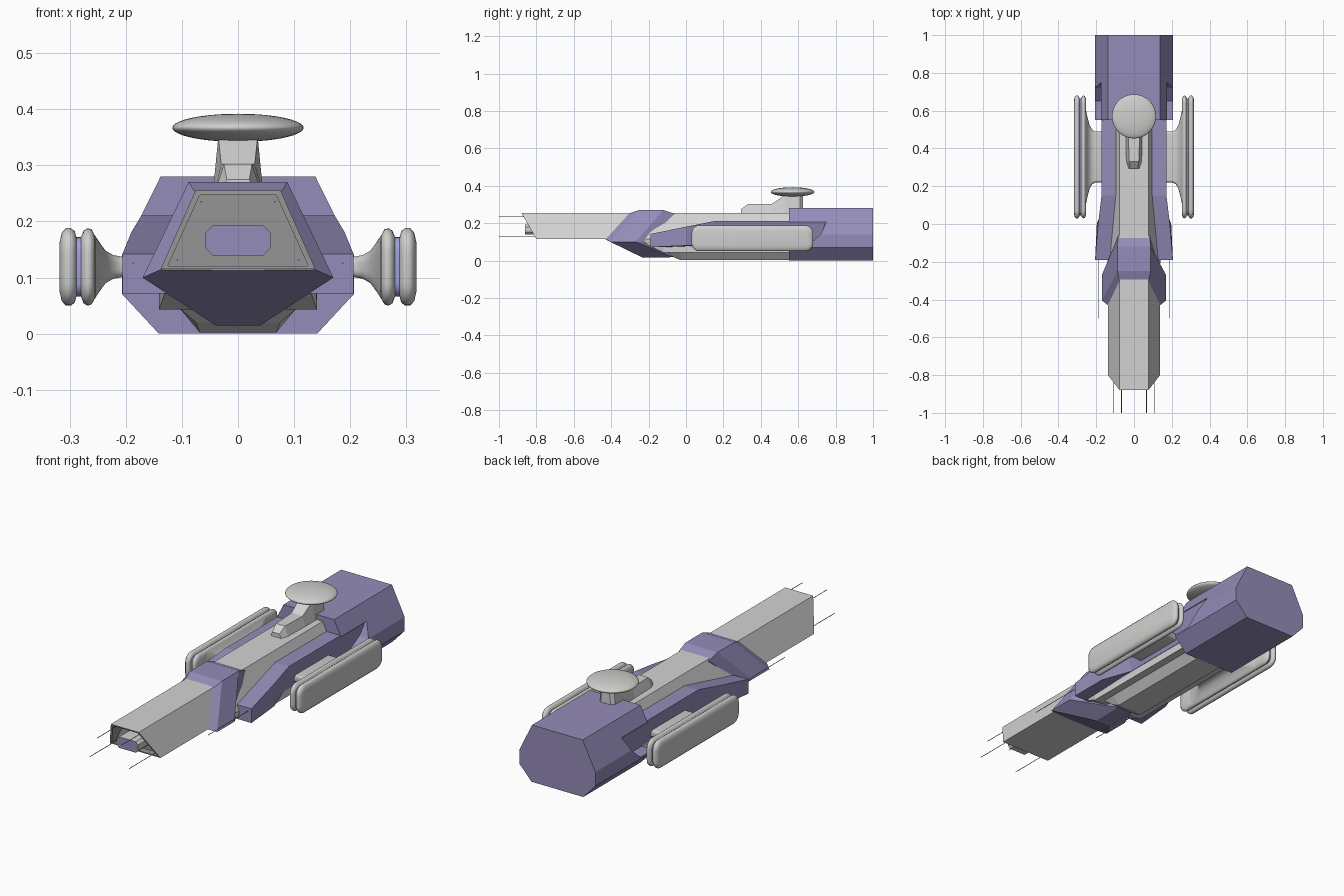
import bpy, bmesh, math
from mathutils import Vector

if "Cube" in bpy.data.objects:
    bpy.data.objects.remove(bpy.data.objects["Cube"])


def material(name, rgb):
    m = bpy.data.materials.new(name)
    m.diffuse_color = (*rgb, 1)
    m.use_nodes = True
    m.node_tree.nodes["Principled BSDF"].inputs["Base Color"].default_value = m.diffuse_color
    return m


PURPLE = material("purple", (0.30, 0.265, 0.49))
GREY = material("light grey", (0.65, 0.65, 0.65))
PALE = material("engine grey", (0.62, 0.62, 0.61))
DARK = material("panel grey", (0.30, 0.30, 0.30))
BLUE = material("glow blue", (0.36, 0.36, 0.72))


def loft(name, rings, mats, rule=None, smooth=False):
    """Skin closed rings of equal length; rule(band) picks the material, -1 = first cap."""
    bm = bmesh.new()
    vr = [[bm.verts.new(p) for p in r] for r in rings]
    pick = rule or (lambda band: 0)
    n = len(vr[0])
    for b in range(len(vr) - 1):
        for k in range(n):
            f = bm.faces.new((vr[b][k], vr[b][(k + 1) % n], vr[b + 1][(k + 1) % n], vr[b + 1][k]))
            f.material_index = pick(b)
    bm.faces.new(vr[0]).material_index = pick(-1)
    bm.faces.new(vr[-1]).material_index = pick(len(vr) - 1)
    bmesh.ops.recalc_face_normals(bm, faces=bm.faces)
    me = bpy.data.meshes.new(name)
    bm.to_mesh(me)
    bm.free()
    ob = bpy.data.objects.new(name, me)
    bpy.context.collection.objects.link(ob)
    for m in mats:
        me.materials.append(m)
    if smooth:
        bpy.ops.object.select_all(action='DESELECT')
        ob.select_set(True)
        bpy.context.view_layer.objects.active = ob
        bpy.ops.object.shade_smooth_by_angle(angle=math.radians(50))
    return ob


def sym(half):
    """Close a right-hand half ring by mirroring it."""
    return half + [(-x, y, z) for x, y, z in reversed(half)]


def section(xz, y):
    return sym([(x, y, z) for x, z in xz])


def flip(rings, s):
    return [[(s * x, y, z) for x, y, z in r] for r in rings]


def rounded(x, cy, cz, hy, hz, r, steps=6):
    """Rounded rectangle in the yz plane."""
    pts = []
    for q, (sy, sz) in enumerate([(1, 1), (-1, 1), (-1, -1), (1, -1)]):
        for k in range(steps + 1):
            a = math.pi / 2 * (q + k / steps)
            pts.append((x, cy + sy * (hy - r) + r * math.cos(a), cz + sz * (hz - r) + r * math.sin(a)))
    return pts


def rod(name, x, z, y0, y1, r=0.0015):
    rings = [[(x + r * math.cos(a * math.pi / 3), y, z + r * math.sin(a * math.pi / 3))
              for a in range(6)] for y in (y0, y1)]
    return loft(name, rings, [DARK])


# Long front hull with a hollow, raked nose
loft("front_hull", [
    sym([(0.068, -0.77, 0.247), (0.125, -0.77, 0.121)]),
    sym([(0.068, -0.876, 0.247), (0.125, -0.803, 0.121)]),
    sym([(0.076, -0.88, 0.255), (0.138, -0.80, 0.115)]),
    sym([(0.076, -0.20, 0.255), (0.138, -0.20, 0.115)])],
    [GREY, DARK], lambda b: 1 if b < 1 else 0)

# Emitter box inside the nose
box = [(0.045, 0.193), (0.058, 0.18), (0.058, 0.152), (0.045, 0.139)]
loft("nose_emitter", [section(box, y) for y in (-0.86, -0.76)], [GREY, PURPLE],
     lambda b: 1 if b == -1 else 0)

# Middle hull and keel
loft("middle_hull", [
    sym([(0.076, -0.25, 0.255), (0.138, -0.25, 0.115), (0.12, -0.24, 0.10)]),
    sym([(0.076, -0.12, 0.255), (0.141, -0.12, 0.115), (0.141, -0.12, 0.043)]),
    sym([(0.076, 0.57, 0.255), (0.141, 0.57, 0.115), (0.141, 0.57, 0.043)])], [GREY])
loft("keel", [
    sym([(0.104, -0.10, 0.045), (0.075, -0.07, 0.02)]),
    sym([(0.104, -0.03, 0.045), (0.068, -0.03, 0.002)]),
    sym([(0.104, 0.57, 0.045), (0.068, 0.57, 0.002)])], [GREY])

# Slanted collar with pointed chin
loft("collar", [
    sym([(0.075, -0.31, 0.25), (0.138, -0.43, 0.114), (0.04, -0.43, 0.113)]),
    sym([(0.088, -0.25, 0.27), (0.17, -0.405, 0.10), (0.04, -0.23, 0.015)]),
    sym([(0.088, -0.12, 0.27), (0.17, -0.27, 0.10), (0.04, -0.07, 0.018)]),
    sym([(0.083, -0.06, 0.25), (0.138, -0.22, 0.10), (0.04, -0.05, 0.045)])], [PURPLE])

# Rear engine block, notched on both sides
block = [(0.138, 0.28), (0.207, 0.14), (0.207, 0.071), (0.141, 0.0)]
rear = loft("rear_block", [section(block, y) for y in (0.55, 1.0)], [PURPLE])
notch = [(0.5, 0.205), (0.75, 0.205), (0.72, 0.14), (0.65, 0.08), (0.5, 0.08)]
for s, side in ((1, "right"), (-1, "left")):
    cut = loft("notch_cutter_" + side, flip([[(x, y, z) for y, z in notch] for x in (0.145, 0.3)], s), [PURPLE])
    cut.hide_render = True
    cut.hide_viewport = True
    mod = rear.modifiers.new("notch", 'BOOLEAN')
    mod.operation = 'DIFFERENCE'
    mod.solver = 'EXACT'
    mod.object = cut

# Parts on both sides
for s, side in ((1, "right"), (-1, "left")):
    # Shoulder rail, undercut behind its front end
    loft("shoulder_rail_" + side, flip([
        [(x, y, z) for x, z in pts] for y, pts in (
            (-0.19, ((0.12, 0.142), (0.206, 0.142), (0.206, 0.072), (0.12, 0.072))),
            (0.0, ((0.10, 0.181), (0.19, 0.181), (0.197, 0.08), (0.11, 0.075))),
            (0.15, ((0.085, 0.211), (0.172, 0.211), (0.143, 0.08), (0.10, 0.08))),
            (0.74, ((0.085, 0.211), (0.172, 0.211), (0.143, 0.08), (0.10, 0.08))))], s), [PURPLE])
    # Engine pod: two rounded slabs with a glowing groove
    pod = [(0.253, 0.03), (0.255, 0.013), (0.261, 0.002), (0.268, 0), (0.275, 0.004), (0.280, 0.016),
           (0.288, 0.016), (0.291, 0.005), (0.298, 0), (0.307, 0), (0.314, 0.008), (0.318, 0.025)]
    loft("engine_pod_" + side, flip([
        rounded(x, 0.355, 0.119, 0.325 - i, 0.069 - i, 0.042 - i) for x, i in pod], s),
        [PALE, BLUE], lambda b: 1 if b == 5 else 0, True)
    # Flared pylon
    pylon = [(0.10, 0.135, 0.018), (0.205, 0.135, 0.018), (0.222, 0.145, 0.021), (0.236, 0.17, 0.029),
             (0.247, 0.215, 0.044), (0.256, 0.26, 0.058)]
    loft("pylon_" + side, flip([
        rounded(x, 0.355, 0.119, hy, hz, hz * 0.7) for x, hy, hz in pylon], s), [PALE], None, True)
    # Thin gun barrels
    rod("upper_nose_gun_" + side, s * 0.066, 0.235, -1.0, -0.76)
    rod("lower_nose_gun_" + side, s * 0.108, 0.131, -1.0, -0.76)
    rod("rail_gun_" + side, s * 0.187, 0.126, -0.5, -0.18)

# Sensor mast: stepped base and column
loft("mast_base", [
    sym([(0.02, 0.295, 0.275), (0.03, 0.295, 0.25)]),
    sym([(0.025, 0.33, 0.302), (0.042, 0.33, 0.25)]),
    sym([(0.03, 0.46, 0.303), (0.045, 0.46, 0.25)]),
    sym([(0.035, 0.53, 0.352), (0.045, 0.53, 0.25)]),
    sym([(0.035, 0.61, 0.352), (0.045, 0.61, 0.25)]),
    sym([(0.02, 0.625, 0.352), (0.03, 0.625, 0.25)])], [GREY])

# Sensor dish
bpy.ops.mesh.primitive_uv_sphere_add(segments=40, ring_count=20, radius=1, location=(0, 0.57, 0.367))
dish = bpy.context.object
dish.name = "sensor_dish"
dish.scale = (0.117, 0.117, 0.025)
dish.data.materials.append(PALE)
bpy.ops.object.shade_smooth()
